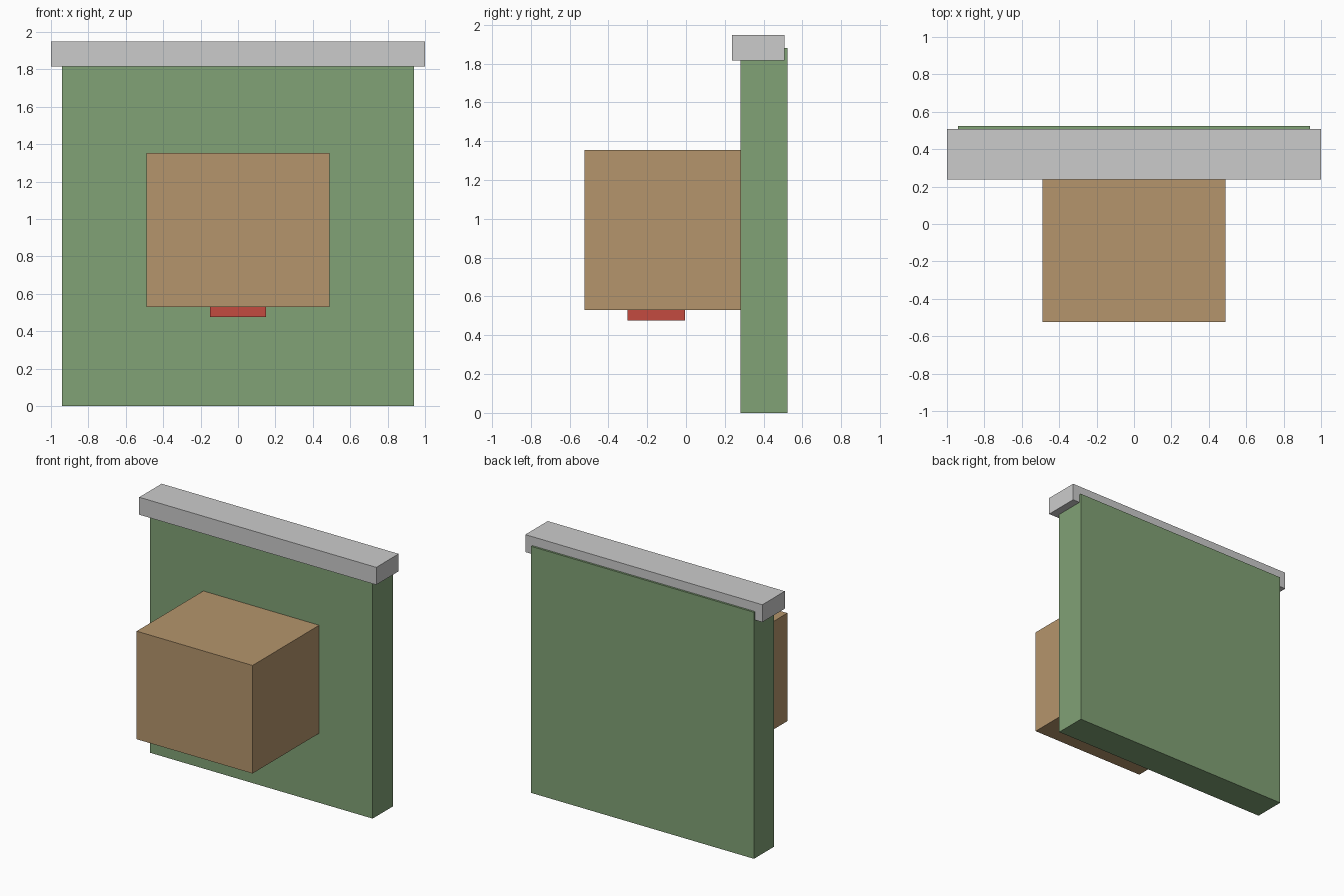
import bpy
from mathutils import Matrix, Vector

if "Cube" in bpy.data.objects:
    bpy.data.objects.remove(bpy.data.objects["Cube"])


def material(name, color):
    mat = bpy.data.materials.new(name)
    mat.diffuse_color = (*color, 1)
    mat.use_nodes = True
    mat.node_tree.nodes["Principled BSDF"].inputs["Base Color"].default_value = mat.diffuse_color
    return mat


def box(name, half_x, y, z, mat=None):
    """Box centred on x, spanning the given y and z ranges."""
    centre = Vector((0, sum(y) / 2, sum(z) / 2))
    size = Vector((2 * half_x, y[1] - y[0], z[1] - z[0]))
    bpy.ops.mesh.primitive_cube_add(size=1)
    obj = bpy.context.object
    obj.name = name
    obj.data.transform(Matrix.Diagonal((*size, 1)))
    obj.location = centre
    if mat:
        obj.data.materials.append(mat)
    return obj


green = material("green", (0.22, 0.36, 0.18))
tan = material("tan", (0.46, 0.30, 0.15))
red = material("red", (0.55, 0.07, 0.05))

# upright back panel
box("back_panel", 0.94, (0.28, 0.523), (0, 1.88), green)
# grey rail capping the panel, set slightly forward
box("top_rail", 1.0, (0.238, 0.508), (1.815, 1.948))
# block projecting from the panel
box("front_block", 0.489, (-0.523, 0.28), (0.53, 1.354), tan)
# small pad under the block
box("under_pad", 0.149, (-0.302, -0.004), (0.475, 0.53), red)
